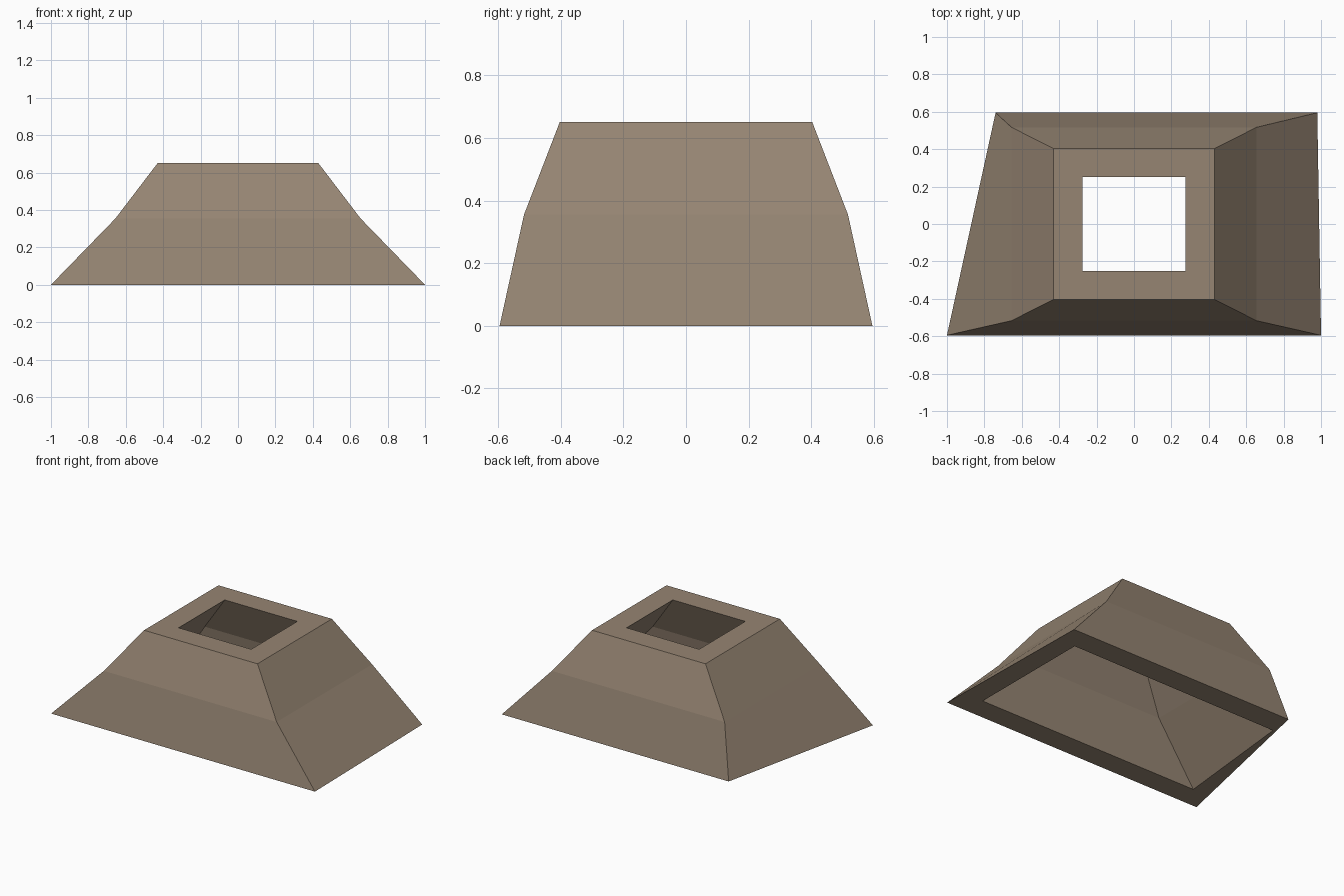
import bpy
import bmesh

cube = bpy.data.objects.get("Cube")
if cube:
    bpy.data.objects.remove(cube, do_unlink=True)

# Single stone colour
stone = bpy.data.materials.new("warm grey stone")
stone.use_nodes = True
colour = (0.305, 0.235, 0.171, 1)
stone.diffuse_color = colour
stone.node_tree.nodes["Principled BSDF"].inputs["Base Color"].default_value = colour


def rectangle(x, y, z):
    return [(-x, -y, z), (x, -y, z), (x, y, z), (-x, y, z)]


# Rings run up the outside, over the rim and down the inside
MID, TOP = 0.355, 0.65
outer_foot = rectangle(1.0, 0.595, 0)
outer_foot[2:] = [(0.98, 0.595, 0), (-0.74, 0.595, 0)]  # skewed back corners
inner_foot = rectangle(0.845, 0.44, 0)
inner_foot[3] = (-0.755, 0.43, 0)
profile = [
    outer_foot,
    rectangle(0.655, 0.517, MID),
    rectangle(0.43, 0.403, TOP),
    rectangle(0.275, 0.25, TOP),
    rectangle(0.515, 0.375, MID),
    inner_foot,
]

# Bridge each ring to the next, closing the shell along the foot
bm = bmesh.new()
rings = [[bm.verts.new(p) for p in ring] for ring in profile]
for a, b in zip(rings, rings[1:] + rings[:1]):
    for i in range(4):
        j = (i + 1) % 4
        bm.faces.new((a[i], a[j], b[j], b[i]))
bmesh.ops.recalc_face_normals(bm, faces=bm.faces)

mesh = bpy.data.meshes.new("hollow_plinth")
bm.to_mesh(mesh)
bm.free()
mesh.materials.append(stone)
plinth = bpy.data.objects.new("hollow_plinth", mesh)
bpy.context.collection.objects.link(plinth)
